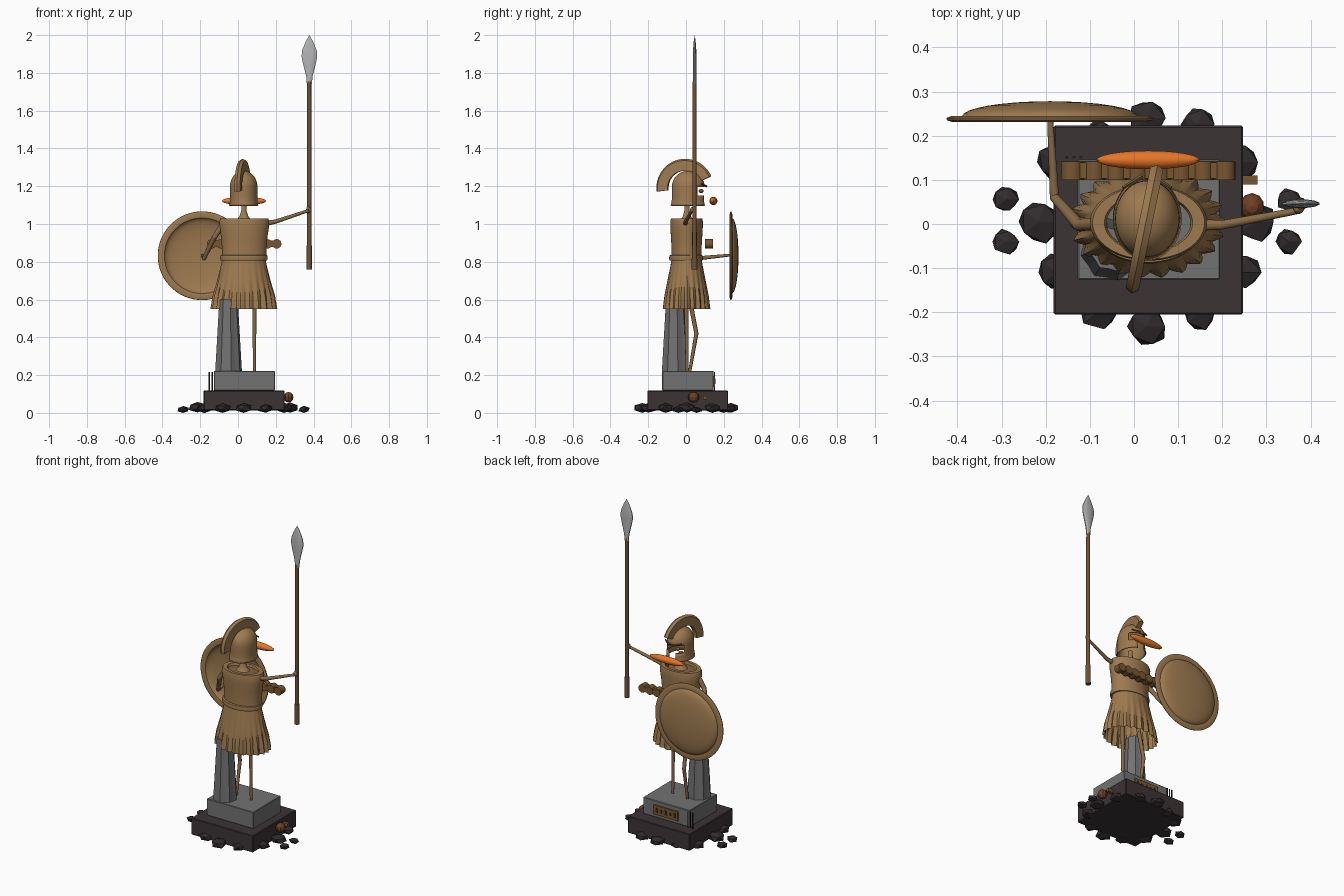
import bpy, bmesh, math, random
from mathutils import Vector, Matrix

random.seed(4)


def mat(name, r, g, b):
    m = bpy.data.materials.new(name)
    m.diffuse_color = (r, g, b, 1)
    return m


BRONZE = mat("bronze", 0.34, 0.195, 0.08)
WOOD = mat("dark wood", 0.15, 0.085, 0.038)
LIMB = mat("limb brown", 0.25, 0.145, 0.06)
BRAID = mat("braid brown", 0.19, 0.095, 0.03)
ORANGE = mat("orange", 0.8, 0.18, 0.02)
STONE = mat("grey stone", 0.17, 0.17, 0.17)
BASE = mat("dark base", 0.045, 0.033, 0.035)
ROCK = mat("dark rock", 0.03, 0.024, 0.026)
RUST = mat("rust", 0.16, 0.05, 0.018)
STEEL = mat("steel", 0.46, 0.46, 0.47)


def finish(name, bm, m, smooth=35):
    bmesh.ops.recalc_face_normals(bm, faces=bm.faces[:])
    me = bpy.data.meshes.new(name)
    bm.to_mesh(me)
    bm.free()
    me.materials.append(m)
    if smooth:
        for p in me.polygons:
            p.use_smooth = True
        me.set_sharp_from_angle(angle=math.radians(smooth))
    o = bpy.data.objects.new(name, me)
    bpy.context.collection.objects.link(o)
    return o


def lathe(name, m, profile, cx, cy, n=40, smooth=35, wave=None, keep=None):
    """Elliptical rings (rx, ry, z) stacked into a surface."""
    bm = bmesh.new()
    rings = []
    for k, (rx, ry, z) in enumerate(profile):
        ring = []
        for i in range(n):
            a = 2 * math.pi * (i + 0.5) / n
            w = wave(i, k) if wave else 1
            ring.append(bm.verts.new((cx + rx * w * math.cos(a), cy + ry * w * math.sin(a), z)))
        rings.append(ring)
    for a, b in zip(rings, rings[1:]):
        for i in range(n):
            j = (i + 1) % n
            bm.faces.new((a[i], a[j], b[j], b[i]))
    bmesh.ops.remove_doubles(bm, verts=bm.verts[:], dist=0.0003)
    if keep:
        drop = [f for f in bm.faces if not keep(f.calc_center_median())]
        bmesh.ops.delete(bm, geom=drop, context="FACES")
    return finish(name, bm, m, smooth)


def box(name, m, lo, hi, bevel=0.0):
    bm = bmesh.new()
    lo, hi = Vector(lo), Vector(hi)
    bmesh.ops.create_cube(bm, size=1, matrix=Matrix.Translation((lo + hi) / 2) @ Matrix.Diagonal((*(hi - lo), 1)))
    if bevel:
        bmesh.ops.bevel(bm, geom=bm.edges[:], offset=bevel, segments=1, affect="EDGES")
    return finish(name, bm, m, 0)


def ball(name, m, c, s, u=24, v=14, smooth=35):
    bm = bmesh.new()
    bmesh.ops.create_uvsphere(bm, u_segments=u, v_segments=v, radius=1,
                              matrix=Matrix.Translation(c) @ Matrix.Diagonal((*s, 1)))
    return finish(name, bm, m, smooth)


def rods(name, m, pts, radii, n=10):
    """Tapered rods joined end to end along a path."""
    bm = bmesh.new()
    for k in range(len(pts) - 1):
        p, q = Vector(pts[k]), Vector(pts[k + 1])
        rot = (q - p).to_track_quat("Z", "Y").to_matrix().to_4x4()
        bmesh.ops.create_cone(bm, cap_ends=True, segments=n, radius1=radii[k], radius2=radii[k + 1],
                              depth=(q - p).length, matrix=Matrix.Translation((p + q) / 2) @ rot)
        if k:
            bmesh.ops.create_icosphere(bm, subdivisions=2, radius=radii[k], matrix=Matrix.Translation(p))
    return finish(name, bm, m, 40)


# base block, plinth, plaque and pins
box("base_block", BASE, (-0.182, -0.205, 0.013), (0.247, 0.223, 0.118), 0.004)
box("plinth", STONE, (-0.128, -0.126, 0.118), (0.195, 0.146, 0.222), 0.003)
box("plaque", BRAID, (-0.05, 0.145, 0.138), (0.12, 0.153, 0.196))
for i in range(5):
    x = -0.033 + i * 0.031
    h = 0.008 if i % 2 else 0.014
    box("plaque_mark", BASE, (x, 0.152, 0.167 - h), (x + 0.012, 0.156, 0.167 + h))
for x in (-0.152, -0.136, -0.12):
    rods("pin", ROCK, [(x, 0.151, 0.115), (x, 0.151, 0.217)], [0.0035, 0.0035], 6)

# rocks around the base: x, y, size
ROCKS = [(0.03, 0.24, 0.047), (0.145, 0.225, 0.04), (-0.18, 0.14, 0.043), (-0.08, 0.2, 0.04),
         (-0.215, 0.005, 0.052), (-0.175, -0.11, 0.046), (-0.08, -0.2, 0.043),
         (0.03, -0.232, 0.048), (0.15, -0.2, 0.042), (0.243, -0.11, 0.046),
         (0.275, 0.005, 0.05), (0.24, 0.14, 0.043), (-0.29, 0.055, 0.031),
         (-0.29, -0.04, 0.031), (0.35, 0.055, 0.03), (0.35, -0.04, 0.031)]
for x, y, s in ROCKS:
    bm = bmesh.new()
    bmesh.ops.create_icosphere(bm, subdivisions=1, radius=1)
    h = s * 0.6
    for v in bm.verts:
        v.co *= random.uniform(0.85, 1.12)
        v.co = Vector((x + v.co.x * s, y + v.co.y * s, max(0, h * 0.95 + v.co.z * h)))
    finish("rock", bm, ROCK, 0)
ball("rust_ball", RUST, (0.267, 0.04, 0.083), (0.028, 0.03, 0.028), 10, 6, 0)
box("rust_chip", BRAID, (0.24, 0.09, 0.07), (0.28, 0.11, 0.09))

# fluted stone column replacing one leg
lathe("stone_column", STONE, [(0, 0, 0.221), (0.072, 0.072, 0.221), (0.052, 0.052, 0.56),
                              (0.05, 0.05, 0.6), (0, 0, 0.6)], -0.05, -0.057, 16, 0,
      wave=lambda i, k: 0.9 if i % 2 else 1)

# thin legs, one straight and one bent
rods("straight_leg", LIMB, [(0.087, 0.006, 0.22), (0.087, 0.004, 0.4), (0.087, 0.0, 0.72)], [0.008, 0.010, 0.012])
rods("bent_leg", LIMB, [(-0.025, 0.02, 0.22), (-0.025, 0.055, 0.42), (-0.02, 0.02, 0.6), (-0.01, 0.0, 0.72)],
     [0.008, 0.011, 0.012, 0.012])

# pleated skirt, belt and hollow cuirass
PLEAT = [0, 0.006, 0.025, 0.045, 0.065]
lathe("skirt", BRONZE, [(0.112, 0.078, 0.825), (0.121, 0.085, 0.78), (0.139, 0.1, 0.7),
                        (0.16, 0.114, 0.62), (0.169, 0.121, 0.55)], 0.031, 0.003, 88, 30,
      wave=lambda i, k: 1 + PLEAT[k] * (0.75, 0.1, -1.0, -0.1)[i % 4])
lathe("belt", BRONZE, [(0.112, 0.074, 0.805), (0.124, 0.087, 0.808), (0.127, 0.09, 0.82),
                       (0.124, 0.087, 0.834), (0.112, 0.074, 0.837)], 0.031, 0.0)
lathe("torso", BRONZE, [(0.119, 0.08, 0.83), (0.119, 0.08, 0.88), (0.123, 0.083, 0.93),
                        (0.131, 0.086, 0.98), (0.133, 0.086, 1.015), (0.127, 0.083, 1.03),
                        (0.1, 0.066, 1.03), (0.095, 0.062, 1.015)], 0.033, 0.003)
lathe("neck", BRONZE, [(0, 0, 1.015), (0.042, 0.036, 1.02), (0.024, 0.022, 1.04),
                       (0.014, 0.014, 1.07), (0.013, 0.013, 1.12), (0, 0, 1.12)], 0.031, 0.005, 20)

# helmet shell with a T-shaped face opening on the +y side
prof = [(0.078, 0.094, 1.098), (0.074, 0.09, 1.11), (0.073, 0.087, 1.13), (0.073, 0.087, 1.15),
        (0.073, 0.087, 1.175), (0.073, 0.087, 1.197)]
for i in range(1, 9):
    t = i / 8 * math.pi / 2
    prof.append((0.073 * math.cos(t), 0.087 * math.cos(t), 1.197 + 0.085 * math.sin(t)))


def helmet_keep(c):
    slot = 0.06 if 1.15 < c.z < 1.197 else 0.02
    return not (c.y > 0.03 and abs(c.x - 0.03) < slot and c.z < 1.197)


helmet = lathe("helmet", BRONZE, prof, 0.03, 0.012, 48, keep=helmet_keep)
sol = helmet.modifiers.new("thickness", "SOLIDIFY")
sol.thickness = 0.006
for s in (-1, 1):
    ball("eye", BRAID, (0.03 + s * 0.03, 0.08, 1.175), (0.013, 0.013, 0.011), 12, 8)
    rods("brow", WOOD, [(0.03 + s * 0.012, 0.108, 1.2), (0.03 + s * 0.055, 0.082, 1.212)], [0.006, 0.004], 6)

# arched crest, swept in a plane turned slightly from the y axis
bm = bmesh.new()
d, side = Vector((0.2, 0.98, 0)), Vector((0.98, -0.2, 0))
mid = Vector((0.025, -0.005, 1.19))
sections = []
for i in range(25):
    a = math.radians(24 + (187 - 24) * i / 24)
    ray = d * math.cos(a) + Vector((0, 0, math.sin(a)))
    w = 0.015
    sections.append([bm.verts.new(mid + ray * r + side * s)
                     for r, s in ((0.092, -w), (0.092, w), (0.146, w), (0.155, 0), (0.146, -w))])
for a, b in zip(sections, sections[1:]):
    for i in range(5):
        j = (i + 1) % 5
        bm.faces.new((a[i], a[j], b[j], b[i]))
bm.faces.new(sections[0])
bm.faces.new(sections[-1])
finish("crest", bm, BRONZE, 35)

# long orange beak lying across the face
ball("beak", ORANGE, (0.032, 0.145, 1.122), (0.117, 0.021, 0.022))

# braid of short drums
for i in range(8):
    x = -0.14 + i * 0.0493
    rods("braid_drum", BRAID, [(x, 0.1, 0.895), (x, 0.142, 0.895)], [0.025, 0.025], 16)
    if i < 7:
        box("braid_link", BRAID, (x + 0.015, 0.103, 0.877), (x + 0.035, 0.139, 0.913))

# arms and fists
rods("spear_arm", LIMB, [(0.13, -0.002, 1.0), (0.2, -0.002, 1.013), (0.37, 0.03, 1.07)], [0.015, 0.011, 0.008])
rods("shield_arm", LIMB, [(-0.08, 0.0, 1.0), (-0.125, -0.002, 0.93), (-0.18, 0.06, 0.818), (-0.19, 0.238, 0.836)],
     [0.015, 0.014, 0.011, 0.007])
ball("spear_fist", LIMB, (0.373, 0.036, 1.075), (0.013, 0.014, 0.017), 10, 7)

# spear
rods("spear_shaft", WOOD, [(0.377, 0.045, 0.88), (0.377, 0.045, 1.755)], [0.012, 0.011], 12)
rods("spear_butt", WOOD, [(0.377, 0.045, 0.76), (0.377, 0.045, 0.885)], [0.015, 0.014], 12)
lathe("spear_head", STEEL, [(0, 0, 1.74), (0.014, 0.009, 1.74), (0.017, 0.01, 1.78), (0.034, 0.01, 1.845),
                            (0.043, 0.01, 1.885), (0.04, 0.009, 1.92), (0.018, 0.005, 1.97), (0, 0, 2.0)],
      0.378, 0.046, 12, 30)

# round shield: dished bowl with a flat rolled rim, turned to face +y
prof = [(r, r, z) for r, z in ((0.2, 0.0), (0.222, -0.004), (0.234, 0.0), (0.235, 0.005),
                               (0.222, 0.01), (0.2, 0.008))]
outer = [(0.2 * math.cos(t), 0.008 + 0.035 * math.sin(t)) for t in [i * math.pi / 16 for i in range(1, 9)]]
prof += [(r, r, z) for r, z in outer]
prof += [(r * 0.985, r * 0.985, z - 0.006) for r, z in reversed(outer)] + [(0.2, 0.2, 0.0)]
shield = lathe("shield", BRONZE, prof, 0, 0, 56)
shield.rotation_euler = (-math.pi / 2, 0, 0)
shield.location = (-0.19, 0.235, 0.832)
